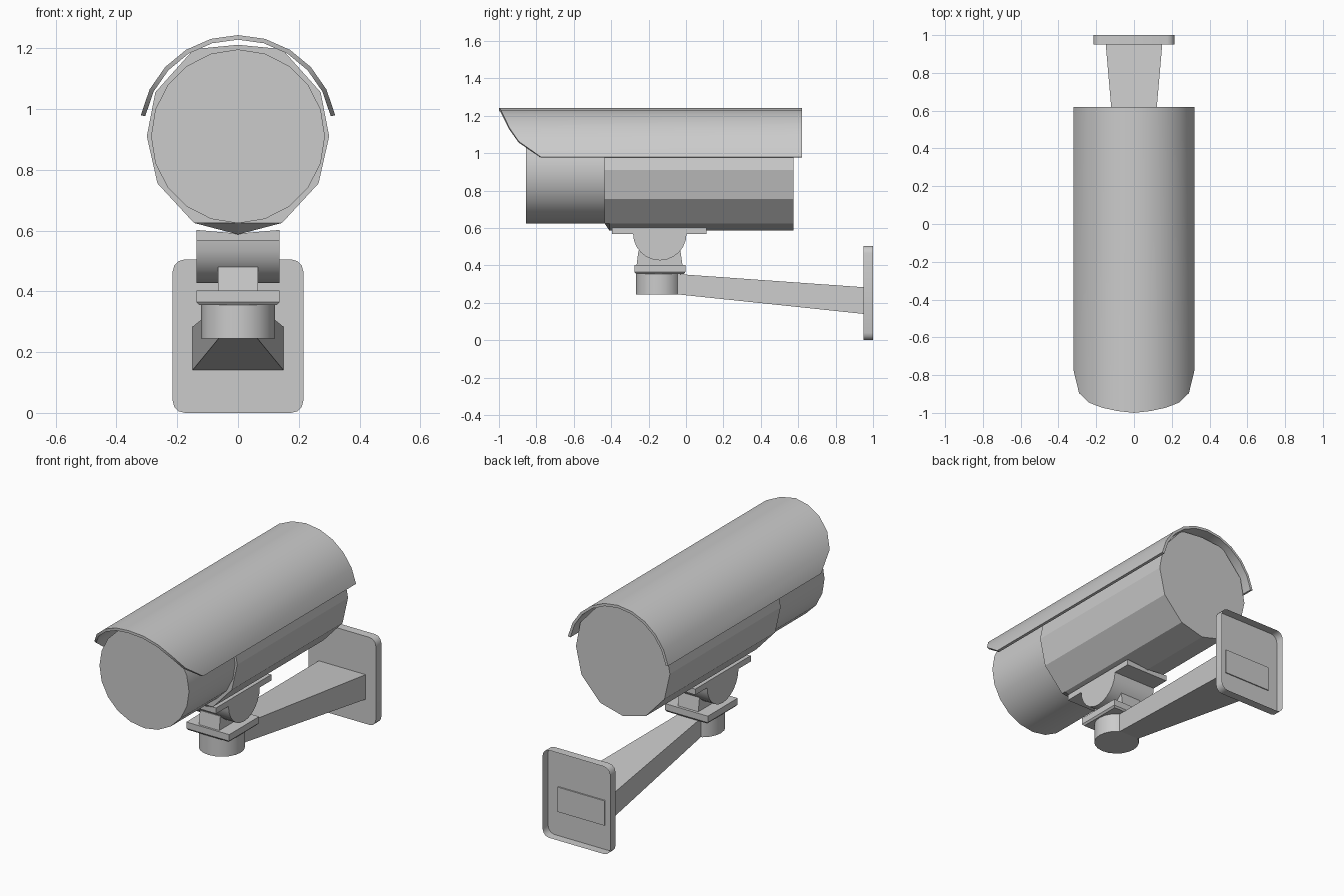
import bpy, bmesh, math

if "Cube" in bpy.data.objects:
    bpy.data.objects.remove(bpy.data.objects["Cube"])


def loft(name, rings, caps=(True, True), smooth=False, closed=True):
    """Skin a list of equal-length rings of points into one mesh object."""
    bm = bmesh.new()
    rows = [[bm.verts.new(p) for p in r] for r in rings]
    n = len(rows[0])
    for a, b in zip(rows, rows[1:]):
        for i in range(n if closed else n - 1):
            j = (i + 1) % n
            bm.faces.new((a[i], a[j], b[j], b[i]))
    if caps[0]:
        bm.faces.new(rows[0][::-1])
    if caps[1]:
        bm.faces.new(rows[-1])
    bmesh.ops.recalc_face_normals(bm, faces=bm.faces)
    me = bpy.data.meshes.new(name)
    bm.to_mesh(me)
    bm.free()
    ob = bpy.data.objects.new(name, me)
    bpy.context.collection.objects.link(ob)
    if smooth:
        bpy.ops.object.select_all(action='DESELECT')
        ob.select_set(True)
        bpy.context.view_layer.objects.active = ob
        bpy.ops.object.shade_smooth_by_angle(angle=math.radians(35))
    return ob


def circle(r, n):
    return [(r * math.sin(2 * math.pi * i / n), r * math.cos(2 * math.pi * i / n)) for i in range(n)]


def rect_xz(hx, y, z0, z1):
    return [(-hx, y, z0), (hx, y, z0), (hx, y, z1), (-hx, y, z1)]


def rect_xy(hx, y0, y1, z):
    return [(-hx, y0, z), (hx, y0, z), (hx, y1, z), (-hx, y1, z)]


# Sun shield: thin arc with a swept-back front edge
front_y = [-0.775, -0.895, -0.945, -0.972, -0.99, -1.0]
front_y += front_y[-2::-1]
angles = [math.radians(11 + 15.8 * i) for i in range(11)]
strips = []
for a, y in zip(angles, front_y):
    c, s = math.cos(a), math.sin(a)
    out, inn = 0.326, 0.311
    strips.append([(out * c, y, 0.917 + out * s), (out * c, 0.62, 0.917 + out * s),
                   (inn * c, 0.62, 0.917 + inn * s), (inn * c, y, 0.917 + inn * s)])
loft("sun_shield", strips, smooth=True)

# Camera barrel
loft("front_barrel", [[(x, y, 0.91 + z) for x, z in circle(0.286, 20)] for y in (-0.855, -0.40)], smooth=True)

# Faceted rear housing, chamfered at the bottom front
half = [(0.145, 1.197), (0.272, 1.055), (0.30, 0.91), (0.265, 0.755), (0.145, 0.625)]


def housing_ring(y, bottom):
    right = [(x, y, z) for x, z in half]
    left = [(-x, y, z) for x, z in reversed(half)]
    return [(0, y, 1.211)] + right + [(0, y, bottom)] + left


loft("rear_housing", [housing_ring(-0.435, 0.624), housing_ring(-0.41, 0.587), housing_ring(0.575, 0.587)])

# Saddle plate under the housing
loft("saddle_plate", [[(-0.137, y, 0.568), (0.137, y, 0.568), (0.137, y, 0.602), (0, y, 0.590), (-0.137, y, 0.602)]
                      for y in (-0.395, 0.11)])

# Half-round tilt hinge
arc = [(-0.14 + 0.143 * math.cos(math.pi * i / 12), 0.57 - 0.143 * math.sin(math.pi * i / 12)) for i in range(13)]
loft("tilt_hinge", [[(x, y, z) for y, z in arc] for x in (-0.137, 0.137)], smooth=True)

# Neck, swivel plate and swivel cylinder
loft("hinge_neck", [rect_xy(0.065, -0.265, -0.018, 0.395), rect_xy(0.065, -0.254, -0.03, 0.48)])
loft("swivel_plate", [rect_xy(0.128, -0.268, -0.01, 0.355), rect_xy(0.137, -0.276, -0.003, 0.365),
                      rect_xy(0.137, -0.276, -0.003, 0.402)])
loft("swivel_cylinder", [[(x, -0.147 + y, z) for x, y in circle(0.121, 20)] for z in (0.245, 0.36)], smooth=True)

# Tapered wall arm
loft("wall_arm", [rect_xz(0.062, -0.06, 0.247, 0.355), rect_xz(0.15, 0.957, 0.14, 0.283)])

# Wall plate: rounded tray, open at the back
outline = []
for k, (sx, sz) in enumerate([(1, 1), (-1, 1), (-1, -1), (1, -1)]):
    for i in range(4):
        a = math.radians(90 * k + 30 * i)
        outline.append((sx * 0.175 + 0.04 * math.cos(a), 0.2525 + sz * 0.2125 + 0.04 * math.sin(a)))
loft("wall_plate", [[(x, y, z) for x, z in outline] for y in (0.95, 1.0)], caps=(True, False), smooth=True)
